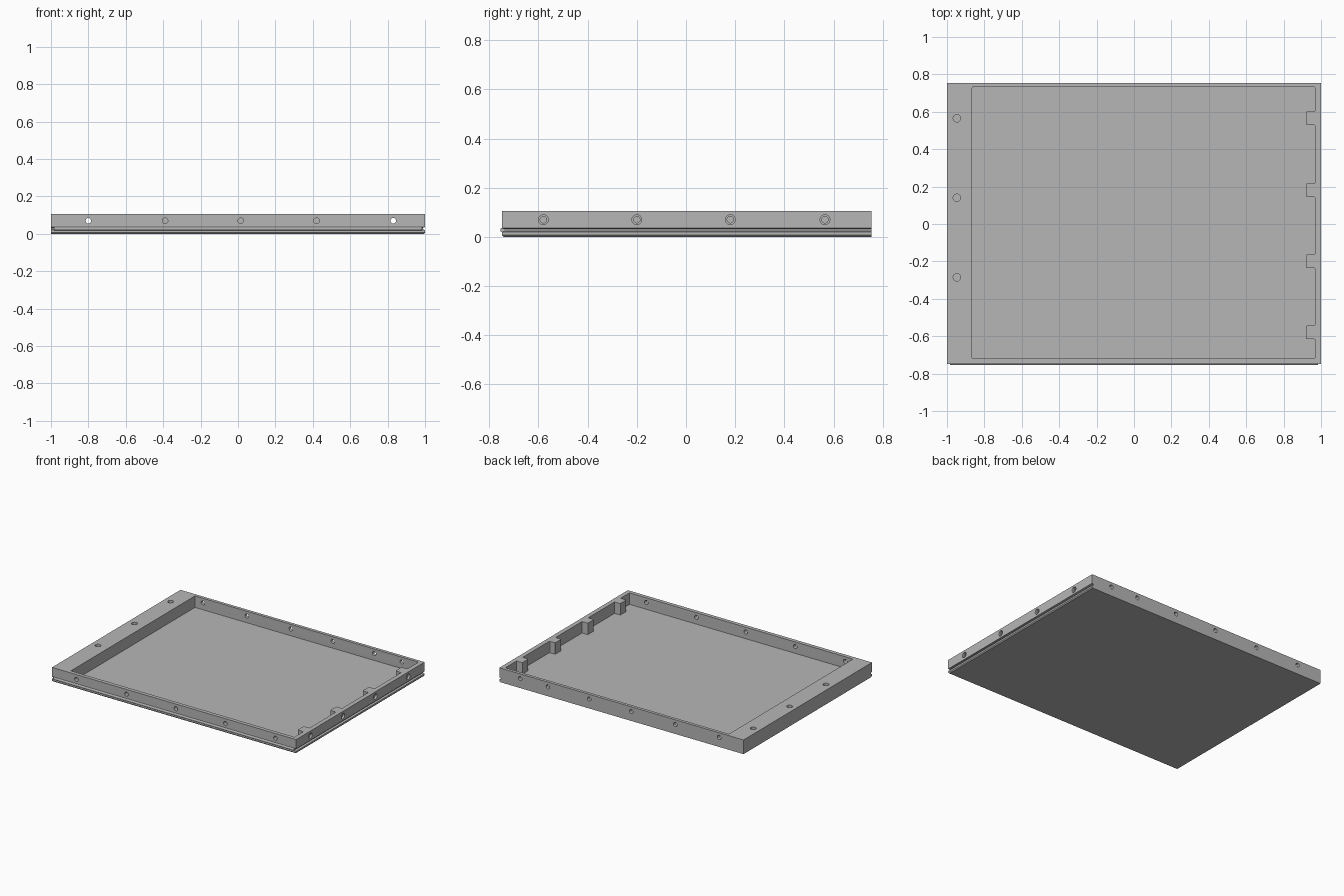
import bpy, bmesh, math
from mathutils import Vector, Matrix

default = bpy.data.objects.get("Cube")
if default:
    bpy.data.objects.remove(default, do_unlink=True)

BACK, FRONT, TOP, FLOOR = 0.755, -0.748, 0.105, 0.02
HOLE_Z = 0.07

grey = bpy.data.materials.new("plain grey")
grey.use_nodes = True
colour = (0.47, 0.47, 0.47, 1)
grey.diffuse_color = colour
grey.node_tree.nodes["Principled BSDF"].inputs["Base Color"].default_value = colour


def make_object(name, bm):
    bmesh.ops.recalc_face_normals(bm, faces=bm.faces)
    mesh = bpy.data.meshes.new(name)
    bm.to_mesh(mesh)
    bm.free()
    mesh.materials.append(grey)
    obj = bpy.data.objects.new(name, mesh)
    bpy.context.collection.objects.link(obj)
    return obj


def prism(name, points, sweep, rounding=0):
    """Closed outline swept along a vector, with optional rounded long edges."""
    bm = bmesh.new()
    face = bm.faces.new([bm.verts.new(p) for p in points])
    bmesh.ops.extrude_face_region(bm, geom=[face])
    bm.verts.ensure_lookup_table()
    bmesh.ops.translate(bm, vec=Vector(sweep), verts=bm.verts[len(points):])
    if rounding:
        axis = Vector(sweep).normalized()
        edges = [e for e in bm.edges
                 if abs((e.verts[1].co - e.verts[0].co).normalized().dot(axis)) > 0.99]
        bmesh.ops.bevel(bm, geom=edges, offset=rounding, segments=3,
                        profile=0.5, affect='EDGES')
    return make_object(name, bm)


def rod(name, start, end, radius, sides=24):
    start, end = Vector(start), Vector(end)
    turn = (end - start).to_track_quat('Z', 'Y').to_matrix().to_4x4()
    bm = bmesh.new()
    bmesh.ops.create_cone(bm, cap_ends=True, segments=sides, radius1=radius,
                          radius2=radius, depth=(end - start).length,
                          matrix=Matrix.Translation((start + end) / 2) @ turn)
    return make_object(name, bm)


# Solid tray block
tray = prism("tray", [(-1, FRONT, 0), (1, FRONT, 0), (1, BACK, 0), (-1, BACK, 0)],
             (0, 0, TOP))


def cut(cutter):
    mod = tray.modifiers.new("cut", 'BOOLEAN')
    mod.operation = 'DIFFERENCE'
    mod.solver = 'EXACT'
    mod.object = cutter
    cutter.hide_render = True
    bpy.context.view_layer.objects.active = tray
    bpy.ops.object.modifier_apply(modifier=mod.name)
    bpy.data.objects.remove(cutter, do_unlink=True)


# Pocket outline stepping around four screw posts on the right wall
posts = [-0.58, -0.2, 0.18, 0.565]
wall, post_face, half = 0.967, 0.92, 0.036
outline = [(-0.865, -0.72), (wall, -0.72)]
for y in posts:
    outline += [(wall, y - half), (post_face, y - half),
                (post_face, y + half), (wall, y + half)]
outline += [(wall, 0.732), (-0.865, 0.732)]
cut(prism("pocket_cutter", [(x, y, FLOOR) for x, y in outline], (0, 0, 0.2), 0.005))

# Seal groove and bottom chamfer along the front and right edges
groove = [(0.02, 0.042), (-0.012, 0.032), (-0.012, 0.024), (0.02, 0.012)]
chamfer = [(0.01, -0.01), (0.01, 0.008), (0.001, 0.008), (-0.007, 0), (-0.007, -0.01)]
for profile in (groove, chamfer):
    cut(prism("front_edge_cutter", [(-1.1, FRONT - d, z) for d, z in profile], (2.2, 0, 0)))
    cut(prism("right_edge_cutter", [(1 + d, -0.9, z) for d, z in profile], (0, 1.8, 0)))

# Through holes in the front and back walls
for x in (-0.8, -0.39, 0.015, 0.42, 0.83):
    cut(rod("front_hole", (x, -0.8, HOLE_Z), (x, -0.68, HOLE_Z), 0.015))
for x in (-0.8, -0.44, -0.08, 0.265, 0.603, 0.83):
    cut(rod("back_hole", (x, 0.69, HOLE_Z), (x, 0.8, HOLE_Z), 0.015))

# Counterbored blind holes running into the posts
for y in posts:
    cut(rod("screw_hole", (0.94, y, HOLE_Z), (1.05, y, HOLE_Z), 0.013))
    cut(rod("screw_seat", (0.985, y, HOLE_Z), (1.05, y, HOLE_Z), 0.02))

# Blind holes in the wide top margin
for y in (-0.285, 0.14, 0.565):
    cut(rod("top_hole", (-0.947, y, 0.06), (-0.947, y, 0.15), 0.02))

# Round seal cord seated in the front groove
cord = rod("front_seal_cord", (-0.985, FRONT + 0.003, 0.028),
           (0.985, FRONT + 0.003, 0.028), 0.01, 16)

for obj in (tray, cord):
    bpy.ops.object.select_all(action='DESELECT')
    obj.select_set(True)
    bpy.context.view_layer.objects.active = obj
    bpy.ops.object.shade_smooth_by_angle(angle=math.radians(30))
